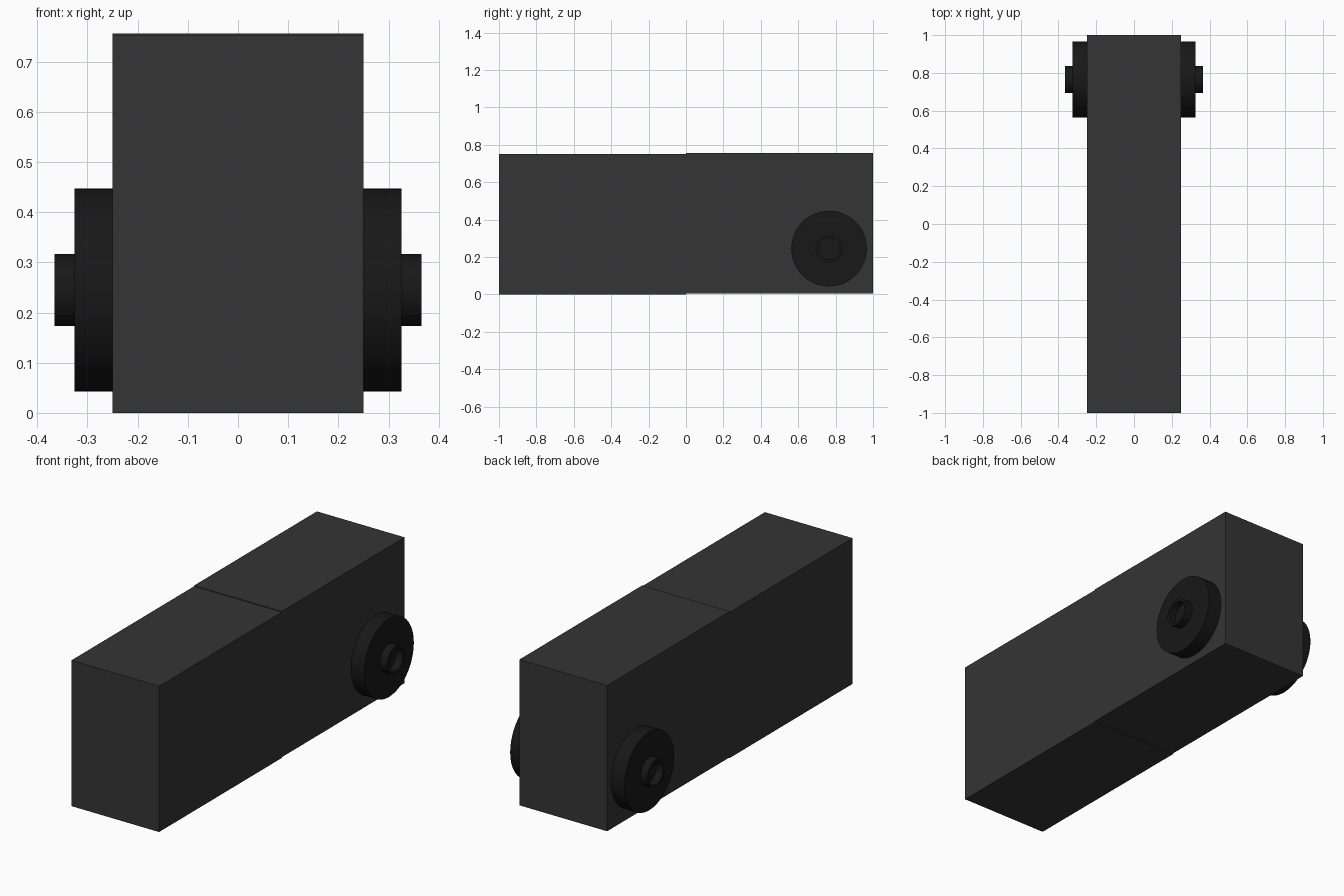
import bpy, math

if "Cube" in bpy.data.objects:
    bpy.data.objects.remove(bpy.data.objects["Cube"])

def material(name, v):
    m = bpy.data.materials.new(name)
    m.diffuse_color = (v, v, v, 1)
    m.use_nodes = True
    m.node_tree.nodes["Principled BSDF"].inputs["Base Color"].default_value = m.diffuse_color
    return m

body_mat = material("dark_grey", 0.035)
wheel_mat = material("near_black", 0.009)

# Two body blocks, the rear one sitting slightly higher
def block(name, y, z):
    bpy.ops.mesh.primitive_cube_add(size=1, location=(0, y, z + 0.376))
    ob = bpy.context.object
    ob.name = name
    ob.scale = (0.5, 1, 0.752)
    bpy.ops.object.transform_apply(location=False, rotation=False, scale=True)
    ob.data.materials.append(body_mat)

block("front_block", -0.5, 0)
block("rear_block", 0.5, 0.004)

# Lathe an (x, radius) profile around the axle line
def lathe(name, profile, side, closed=False, n=64, cy=0.765, cz=0.245):
    k = len(profile)
    verts = [(side * x, cy + r * math.cos(2 * math.pi * i / n), cz + r * math.sin(2 * math.pi * i / n))
             for i in range(n) for x, r in profile]
    faces = []
    for i in range(n):
        a, b = i * k, (i + 1) % n * k
        for j in range(k if closed else k - 1):
            q = (j + 1) % k
            f = (a + j, b + j, b + q, a + q)
            faces.append(f if side > 0 else f[::-1])
    if not closed:
        caps = [[i * k for i in range(n)][::-1], [i * k + k - 1 for i in range(n)]]
        faces += caps if side > 0 else [c[::-1] for c in caps]
    me = bpy.data.meshes.new(name)
    me.from_pydata(verts, [], faces)
    ob = bpy.data.objects.new(name, me)
    bpy.context.collection.objects.link(ob)
    me.materials.append(wheel_mat)
    bpy.context.view_layer.objects.active = ob
    bpy.ops.object.select_all(action='DESELECT')
    ob.select_set(True)
    bpy.ops.object.mode_set(mode='EDIT')
    bpy.ops.mesh.select_all(action='SELECT')
    bpy.ops.mesh.normals_make_consistent(inside=False)
    bpy.ops.object.mode_set(mode='OBJECT')
    bpy.ops.object.shade_smooth_by_angle(angle=math.radians(30))

# Round side discs with hollow hub rings
for side, label in ((1, "right"), (-1, "left")):
    lathe(label + "_wheel", [(0.25, 0.202), (0.326, 0.202)], side)
    lathe(label + "_hub_ring", [(0.326, 0.072), (0.366, 0.072), (0.366, 0.058), (0.326, 0.058)], side, closed=True)
